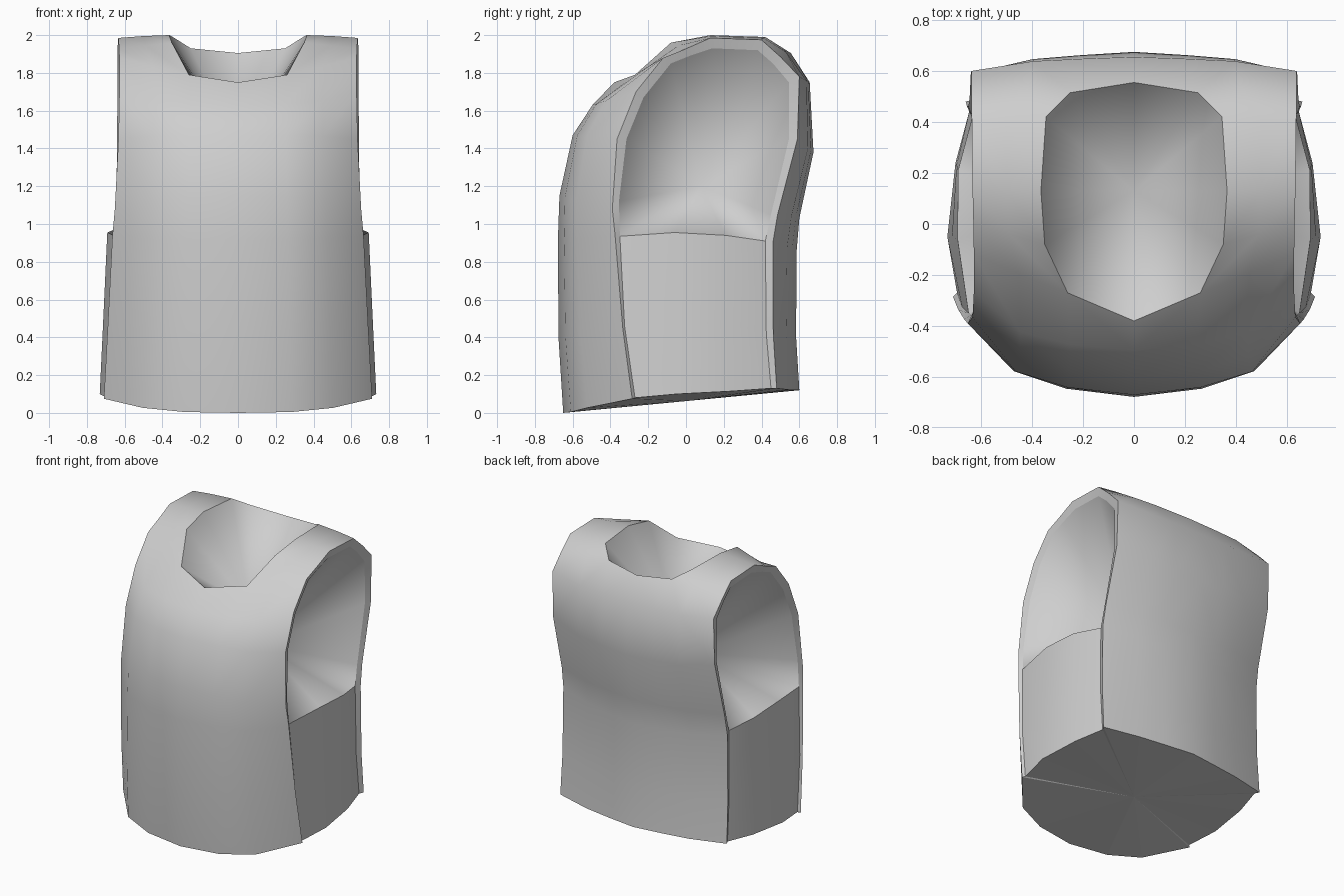
import bpy, bmesh, math
from mathutils import Vector

if "Cube" in bpy.data.objects:
    bpy.data.objects.remove(bpy.data.objects["Cube"], do_unlink=True)

grey = bpy.data.materials.new("light grey")
grey.diffuse_color = (0.62, 0.62, 0.62, 1)
grey.use_nodes = True
grey.node_tree.nodes["Principled BSDF"].inputs["Base Color"].default_value = (0.62, 0.62, 0.62, 1)


def make(name, polygons, facing=None, angle=40):
    """Mirrored half part from corner lists; facing sets the visible side (default: outward)."""
    bm = bmesh.new()
    for poly in polygons:
        bm.faces.new([bm.verts.new(p) for p in poly])
    bmesh.ops.remove_doubles(bm, verts=bm.verts, dist=0.0005)
    bmesh.ops.recalc_face_normals(bm, faces=bm.faces)
    bm.normal_update()
    total = 0
    for f in bm.faces:
        ref = Vector(facing) if facing else f.calc_center_median() - Vector((0, 0, 0.95))
        total += f.normal.dot(ref) * f.calc_area()
    if total < 0:
        bmesh.ops.reverse_faces(bm, faces=bm.faces)
    mesh = bpy.data.meshes.new(name)
    bm.to_mesh(mesh)
    bm.free()
    mesh.materials.append(grey)
    ob = bpy.data.objects.new(name, mesh)
    bpy.context.collection.objects.link(ob)
    bpy.ops.object.select_all(action='DESELECT')
    ob.select_set(True)
    bpy.context.view_layer.objects.active = ob
    bpy.ops.object.shade_smooth_by_angle(angle=math.radians(angle))
    mod = ob.modifiers.new("Mirror", 'MIRROR')
    mod.merge_threshold = 0.001


def strips(rows):
    """Quads between neighbouring rows of equal length."""
    return [(a[i], a[i + 1], b[i + 1], b[i])
            for a, b in zip(rows, rows[1:]) for i in range(len(a) - 1)]


def fan(ring, centre, closed):
    pairs = list(zip(ring, ring[1:])) + ([(ring[-1], ring[0])] if closed else [])
    return [(a, b, centre) for a, b in pairs]


def body_rows(rows, columns, first, last):
    """Rows across half the body; the rounding toward the side blends from first to last."""
    out = []
    for i, (ex, c, e) in enumerate(rows):
        t = i / (len(rows) - 1)
        line = []
        for u, w0, w1 in zip(columns, first, last):
            w = w0 + (w1 - w0) * t
            rise = w if c[1] > .2 else u ** 3
            line.append((ex * u, c[0] + (e[0] - c[0]) * w, c[1] + (e[1] - c[1]) * rise))
        out.append(line)
    return out


# Each row: edge x, centre (y, z), side edge (y, z)
front = [(.71, (-.65, 0), (-.285, .075)),
         (.69, (-.675, .4), (-.335, .45)),
         (.665, (-.678, .92), (-.375, .935)),
         (.652, (-.67, 1.15), (-.39, 1.08)),
         (.633, (-.6, 1.47), (-.365, 1.45)),
         (.628, (-.495, 1.63), (-.265, 1.7))]
back = [(.638, (.655, 1.75), (.6, 1.78)),
        (.64, (.675, 1.38), (.59, 1.45)),
        (.645, (.6, 1.03), (.485, 1.05)),
        (.65, (.585, .85), (.46, .9)),
        (.655, (.583, .4), (.462, .42)),
        (.66, (.6, .12), (.48, .13))]
front_rows = body_rows(front, (0, .4, .71, 1), (0, .11, .35, 1), (0, .1, .31, 1))
back_rows = body_rows(back, (0, .32, .62, 1), (0, .13, .3, 1), (0, .22, .47, 1))

# Neck rim and the shoulder rows leading to the armhole edge
neck = [(0, -.38, 1.75), (.26, -.27, 1.79), (.35, -.08, 1.96), (.365, .13, 2.0),
        (.345, .42, 1.99), (.25, .515, 1.93), (0, .555, 1.905)]
shoulder = [[neck[1], (.45, -.195, 1.837), (.628, -.12, 1.88)],
            [neck[2], (.49, -.04, 1.945), (.63, 0, 1.928)],
            [neck[3], (.5, .13, 1.995), (.633, .13, 1.985)],
            [neck[4], (.5, .41, 1.985), (.636, .4, 1.975)],
            [neck[5], (.42, .53, 1.91), (.638, .5, 1.885)]]

shell = strips(front_rows + [[neck[0]] + shoulder[0]])
shell += strips(shoulder)
shell += strips([[neck[6]] + shoulder[4]] + back_rows)
make("vest_shell", shell)

# Flat band around the side opening
edge = [r[-1] for r in front_rows + shoulder + back_rows]
inner_yz = [(-.27, .08), (-.325, .46), (-.35, .935), (-.355, 1.12), (-.315, 1.45), (-.225, 1.67),
            (-.08, 1.85), (.02, 1.89), (.14, 1.93), (.38, 1.92), (.46, 1.85),
            (.545, 1.75), (.545, 1.45), (.45, 1.05), (.42, .91), (.425, .42), (.45, .13)]
inner = [(e[0] - .016, y, z) for e, (y, z) in zip(edge, inner_yz)]
make("side_band", strips([edge, inner]), facing=(1, 0, 0))

# Bulging panel under each arm, from the armhole sill down to the hem
sill = [inner[2], (.692, -.06, .955), (.69, .21, .94), inner[14]]
middle = [inner[1], (.714, -.055, .48), (.696, .23, .47), inner[15]]
hem = [inner[0], (.732, -.05, .1), (.7, .24, .115), inner[16]]
make("side_panel", strips([sill, middle, hem]))

# Hollows in the armholes and the neck
make("arm_hollow", fan(inner[2:15] + sill[-2:0:-1], (.13, .08, 1.2), True), facing=(1, 0, 0), angle=180)
make("neck_hollow", fan(neck, (0, .13, 1.43), False), facing=(0, 0, 1), angle=180)

# Closed underside
under = front_rows[0] + hem + back_rows[-1][::-1]
make("underside", fan(under, (0, 0, .0625), False), facing=(0, 0, -1), angle=0)
